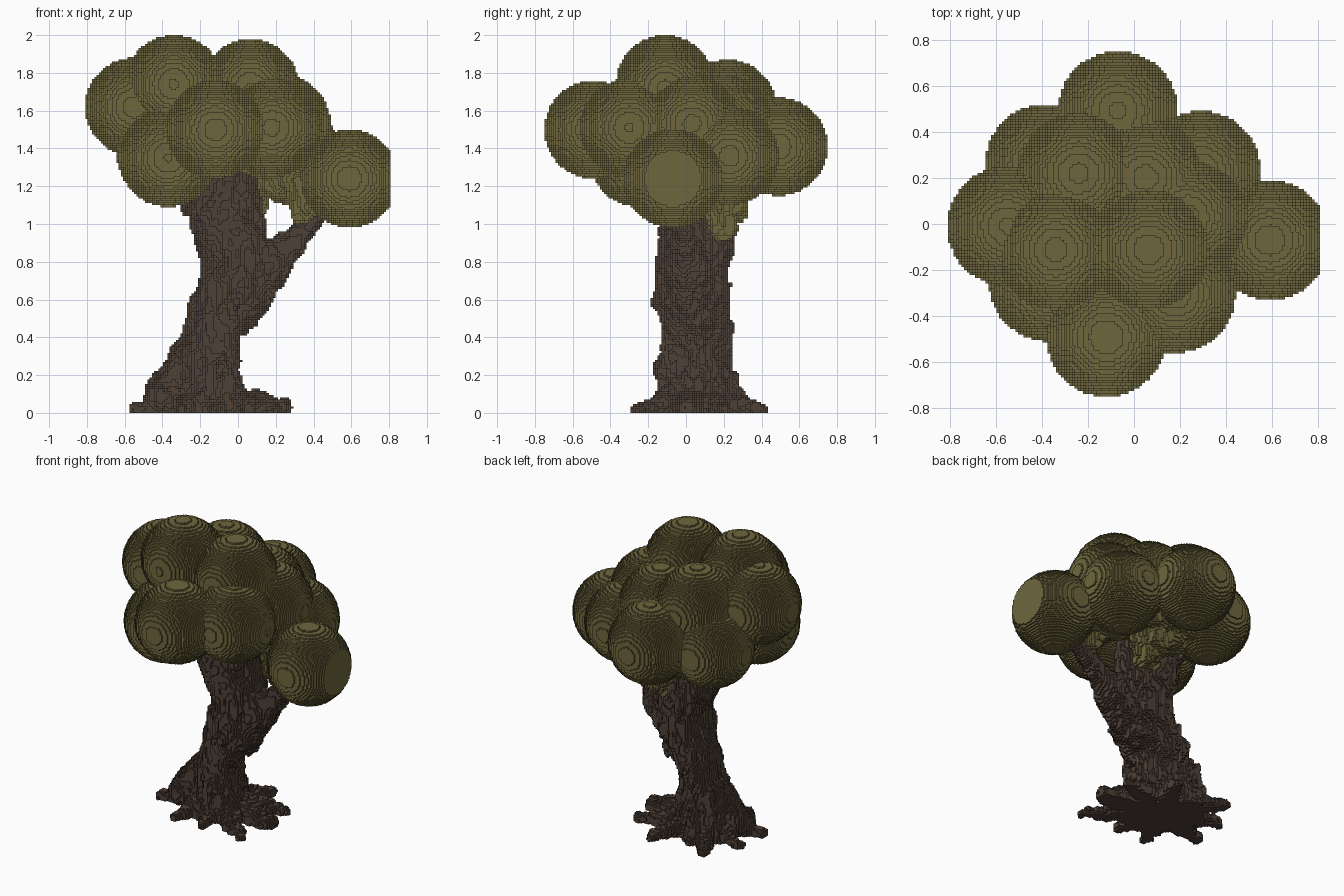
import bpy, math
from mathutils import Vector, noise

if "Cube" in bpy.data.objects:
    bpy.data.objects.remove(bpy.data.objects["Cube"])

H = 0.0117  # edge length of one block


def bark_noise(p, amount):
    coarse = noise.noise(Vector((p.x * 10, p.y * 10, p.z * 6)))
    fine = noise.noise(Vector((p.x * 26 + 7, p.y * 26, p.z * 13)))
    return amount * (coarse + 0.7 * fine)


def cells_in(lo, hi):
    """All block coordinates and centres inside a box."""
    r = [range(math.floor(lo[k] / H), math.ceil(hi[k] / H) + 1) for k in range(3)]
    for i in r[0]:
        for j in r[1]:
            for k in r[2]:
                if k >= 0:
                    yield (i, j, k), Vector(((i + .5) * H, (j + .5) * H, (k + .5) * H))


def blob(cells, a, b, ra, rb, rough=0.0):
    """Fill a tapered capsule (a ball when a equals b) with blocks."""
    a, b = Vector(a), Vector(b)
    ab = b - a
    length2 = ab.length_squared
    pad = max(ra, rb) + rough
    lo = [min(a[k], b[k]) - pad for k in range(3)]
    hi = [max(a[k], b[k]) + pad for k in range(3)]
    for c, p in cells_in(lo, hi):
        t = min(1, max(0, (p - a).dot(ab) / length2)) if length2 else 0
        d = (p - a - ab * t).length - (ra + (rb - ra) * t)
        if rough and abs(d) < rough * 1.6:
            d += bark_noise(p, rough)
        if d < 0:
            cells.add(c)


def column(cells, sections, rough):
    """Fill a trunk of oval sections (z, cx, cy, long, short), long axis to back left."""
    for s, e in zip(sections, sections[1:]):
        pad = max(s[3], e[3]) + .05
        lo = (min(s[1], e[1]) - pad, min(s[2], e[2]) - pad, s[0])
        hi = (max(s[1], e[1]) + pad, max(s[2], e[2]) + pad, e[0])
        for c, p in cells_in(lo, hi):
            t = (p.z - s[0]) / (e[0] - s[0])
            if not 0 <= t <= 1:
                continue
            cx, cy, ra, rb = (s[n] + (e[n] - s[n]) * t for n in range(1, 5))
            x, y = p.x - cx, p.y - cy
            q = math.hypot((-.6 * x + .8 * y) / ra, (.8 * x + .6 * y) / rb)
            if (q - 1) * rb + bark_noise(p, rough) < 0:
                cells.add(c)


# outward corner loops for the six sides of a block
SIDES = {
    (1, 0, 0): ((1, 0, 0), (1, 1, 0), (1, 1, 1), (1, 0, 1)),
    (-1, 0, 0): ((0, 0, 0), (0, 0, 1), (0, 1, 1), (0, 1, 0)),
    (0, 1, 0): ((0, 1, 0), (0, 1, 1), (1, 1, 1), (1, 1, 0)),
    (0, -1, 0): ((0, 0, 0), (1, 0, 0), (1, 0, 1), (0, 0, 1)),
    (0, 0, 1): ((0, 0, 1), (1, 0, 1), (1, 1, 1), (0, 1, 1)),
    (0, 0, -1): ((0, 0, 0), (0, 1, 0), (1, 1, 0), (1, 0, 0)),
}


def build(name, cells, solid, material):
    index, faces = {}, []
    for i, j, k in sorted(cells):
        for (dx, dy, dz), loop in SIDES.items():
            if (i + dx, j + dy, k + dz) not in solid:
                faces.append([index.setdefault((i + x, j + y, k + z), len(index))
                              for x, y, z in loop])
    mesh = bpy.data.meshes.new(name)
    mesh.from_pydata([(x * H, y * H, z * H) for x, y, z in index], [], faces)
    mesh.materials.append(material)
    obj = bpy.data.objects.new(name, mesh)
    bpy.context.collection.objects.link(obj)
    return obj


def flat(name, rgb):
    m = bpy.data.materials.new(name)
    m.diffuse_color = (*rgb, 1)
    m.use_nodes = True
    m.node_tree.nodes["Principled BSDF"].inputs["Base Color"].default_value = m.diffuse_color
    return m


leaf_green = flat("olive_leaf", (0.155, 0.134, 0.047))
bark_brown = flat("dark_bark", (0.076, 0.052, 0.038))

# leaning trunk
bark = set()
column(bark, [
    (0.00, -.18, .06, .28, .19), (0.10, -.18, .06, .25, .16),
    (0.20, -.18, .06, .24, .15), (0.30, -.18, .05, .22, .14),
    (0.42, -.14, .04, .21, .13), (0.60, -.05, .04, .205, .16),
    (0.80, -.01, .04, .20, .16), (0.92, -.05, .04, .20, .18),
    (1.05, -.08, .04, .20, .20), (1.12, -.09, .04, .20, .20),
    (1.32, -.08, .05, .18, .18)], 0.034)

# side branch reaching for the low leaf ball
blob(bark, (-.02, .03, .52), (.18, .00, .80), .12, .12, .03)
blob(bark, (.18, .00, .80), (.35, -.02, .96), .11, .055, .03)
blob(bark, (.35, -.02, .96), (.50, -.04, 1.12), .055, .04, .015)

# spreading roots
for x, y, r in [(-.53, -.04, .035), (-.31, -.26, .03), (.20, -.26, .03),
                (.22, .00, .065), (.20, .22, .035), (-.02, .38, .035),
                (-.42, .41, .03), (-.52, .18, .03), (-.08, -.25, .03)]:
    blob(bark, (-.18, .06, .06), (x, y, .02), .10, r, .025)
# buttress on the left
blob(bark, (-.41, -.01, .08), (-.30, .06, .26), .09, .08, .025)

# round leaf balls
leaves = set()
for centre in [(-.34, -.11, 1.74), (.065, -.11, 1.72), (-.24, .22, 1.61),
               (.05, .20, 1.53), (-.55, -.01, 1.62), (-.07, .49, 1.41),
               (.29, .23, 1.36), (.59, -.07, 1.24), (-.12, -.49, 1.50),
               (.18, -.30, 1.51), (-.37, -.25, 1.35), (-.385, .26, 1.38),
               (.23, .03, 1.53)]:
    blob(leaves, centre, centre, .26, .26)

# ragged inner leaves under the balls, behind the trunk and at the branch
blob(leaves, (-.22, .0, 1.48), (.18, .05, 1.48), .24, .24, .02)
blob(leaves, (-.15, .24, 1.32), (.18, .22, 1.26), .15, .13, .035)
blob(leaves, (-.14, .20, 1.20), (.02, .23, 1.09), .11, .10, .035)
blob(leaves, (.07, .19, 1.20), (.05, .19, 1.01), .10, .09, .035)
blob(leaves, (.30, .00, 1.22), (.35, -.02, 1.08), .08, .075, .03)
blob(leaves, (.18, .10, 1.22), (.42, .00, 1.20), .09, .08, .025)

# the low ball is sliced flat on its outer side
leaves = {c for c in leaves if (c[0] + 1) * H < 0.813}
bark -= leaves

solid = leaves | bark
build("trunk_and_roots", bark, solid, bark_brown)
build("leaf_canopy", leaves, solid, leaf_green)
